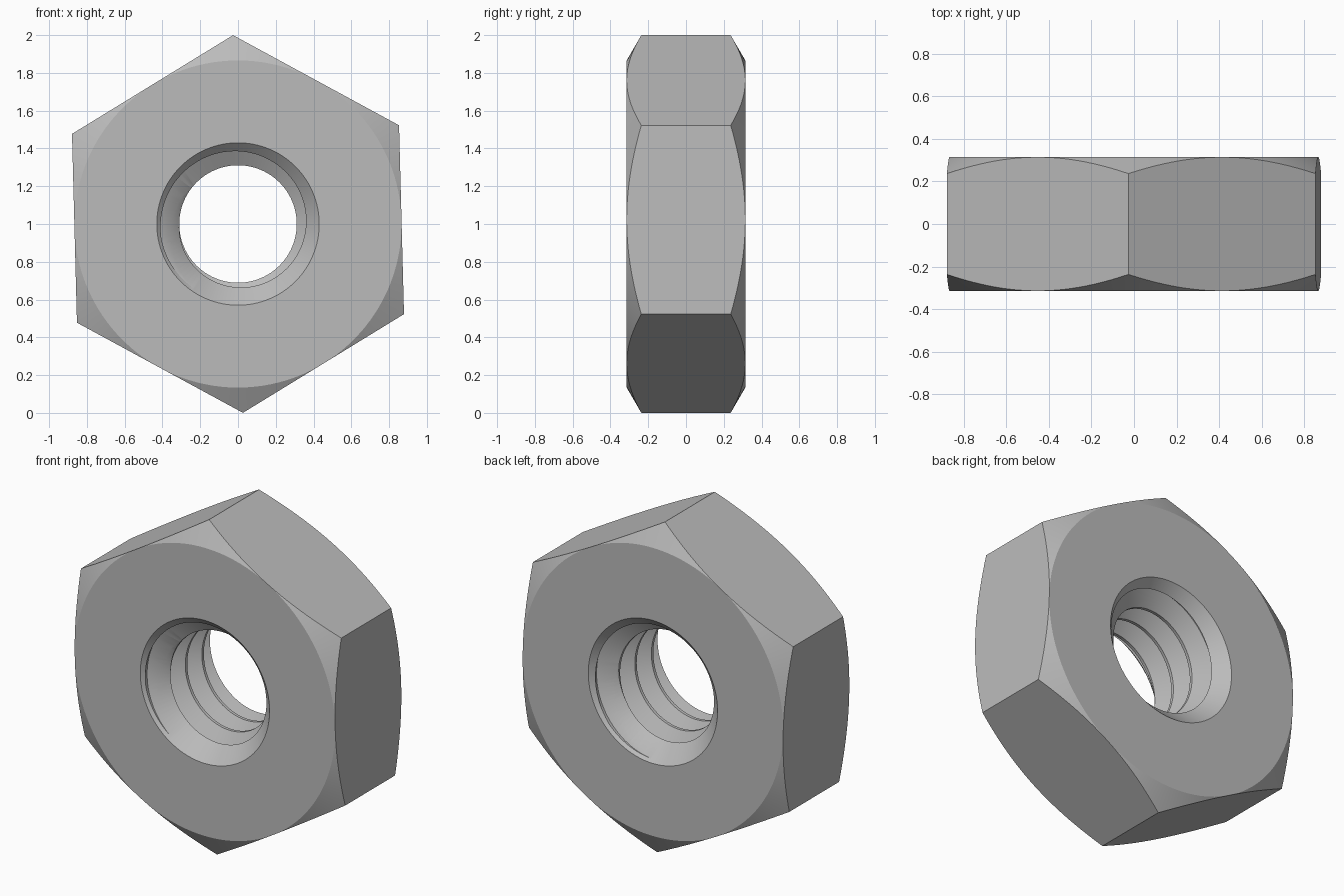
import bpy, bmesh
from math import sin, cos, tan, pi, radians

old = bpy.data.objects.get("Cube")
if old:
    bpy.data.objects.remove(old, do_unlink=True)

FLAT = cos(pi / 6)        # half the width across flats
HALF = 0.314              # half the thickness
TILT = radians(-1.5)      # small turn about the hole axis
MINOR, MAJOR, PITCH = 0.311, 0.413, 0.1575
SINK = 0.43               # countersink radius at the face

steel = bpy.data.materials.new("grey steel")
steel.use_nodes = True
grey = (0.5, 0.5, 0.5, 1)
steel.diffuse_color = grey
steel.node_tree.nodes["Principled BSDF"].inputs["Base Color"].default_value = grey


def point(r, t, y):
    """Polar point about the hole axis, which runs along y at z = 1."""
    return (r * sin(t), y, 1 + r * cos(t))


def finish(bm, name):
    bmesh.ops.recalc_face_normals(bm, faces=bm.faces[:])
    mesh = bpy.data.meshes.new(name)
    bm.to_mesh(mesh)
    bm.free()
    mesh.materials.append(steel)
    ob = bpy.data.objects.new(name, mesh)
    bpy.context.scene.collection.objects.link(ob)
    return ob


def loft(bm, rings):
    for a, b in zip(rings, rings[1:]):
        n = len(a)
        for i in range(n):
            k = (i + 1) % n
            bm.faces.new((a[i], a[k], b[k], b[i]))
    bm.faces.new(rings[0])
    bm.faces.new(rings[-1])


def hex_body():
    """Hexagonal block whose corners are cut by a cone on both faces."""
    bm = bmesh.new()
    n = 144
    per_side = n // 6
    rings = [[], [], [], []]
    for i in range(n):
        t = TILT + 2 * pi * i / n
        off = 2 * pi * (i % per_side) / n - pi / 6
        edge = FLAT / cos(off)
        drop = HALF - (edge - FLAT) * tan(pi / 6)
        for ring, r, y in zip(rings, (FLAT, edge, edge, FLAT),
                              (-HALF, -drop, drop, HALF)):
            ring.append(bm.verts.new(point(r, t, y)))
    loft(bm, rings)
    bmesh.ops.remove_doubles(bm, verts=bm.verts[:], dist=0.00005)
    return finish(bm, "hex_nut")


def thread_cutter():
    """Solid right-hand screw, one spiral strip with four points per pitch."""
    bm = bmesh.new()
    n, turns = 96, 7
    profile = [(0, MINOR), (0.06, MAJOR), (0.079, MAJOR), (0.139, MINOR)]
    verts = {}

    def vert(i, j):
        if j == 4:
            i, j = i + n, 0
        if (i, j) not in verts:
            y, r = profile[j]
            y += -0.234 + PITCH * (i / n - 2)
            verts[i, j] = bm.verts.new(point(r, pi + 2 * pi * (i % n) / n, y))
        return verts[i, j]

    for i in range(n * turns):
        for j in range(4):
            bm.faces.new((vert(i, j), vert(i + 1, j),
                          vert(i + 1, j + 1), vert(i, j + 1)))
    # close both ends with fans onto the axis
    rim = [e for e in bm.edges if e.is_boundary]
    for side in (-1, 1):
        edges = [e for e in rim if e.verts[0].co.y * side > 0]
        mid = sum(e.verts[0].co.y for e in edges) / len(edges)
        hub = bm.verts.new(point(0, 0, mid))
        for e in edges:
            bm.faces.new((e.verts[0], e.verts[1], hub))
    return finish(bm, "thread_cutter")


def countersink_cutter(side):
    bm = bmesh.new()
    n = 96
    rings = [[bm.verts.new(point(SINK + d, pi + 2 * pi * i / n, side * (HALF + d)))
              for i in range(n)] for d in (0.1, -0.18)]
    loft(bm, rings)
    return finish(bm, "countersink_cutter")


nut = hex_body()
bpy.ops.object.select_all(action='DESELECT')
nut.select_set(True)
bpy.context.view_layer.objects.active = nut

# cut the threaded hole, then its two countersinks
for cutter in (thread_cutter(), countersink_cutter(-1), countersink_cutter(1)):
    cutter.hide_render = True
    mod = nut.modifiers.new("cut", 'BOOLEAN')
    mod.operation = 'DIFFERENCE'
    mod.solver = 'EXACT'
    mod.object = cutter
    bpy.ops.object.modifier_apply(modifier=mod.name)
    bpy.data.objects.remove(cutter, do_unlink=True)

bpy.ops.object.shade_smooth_by_angle(angle=radians(20))
